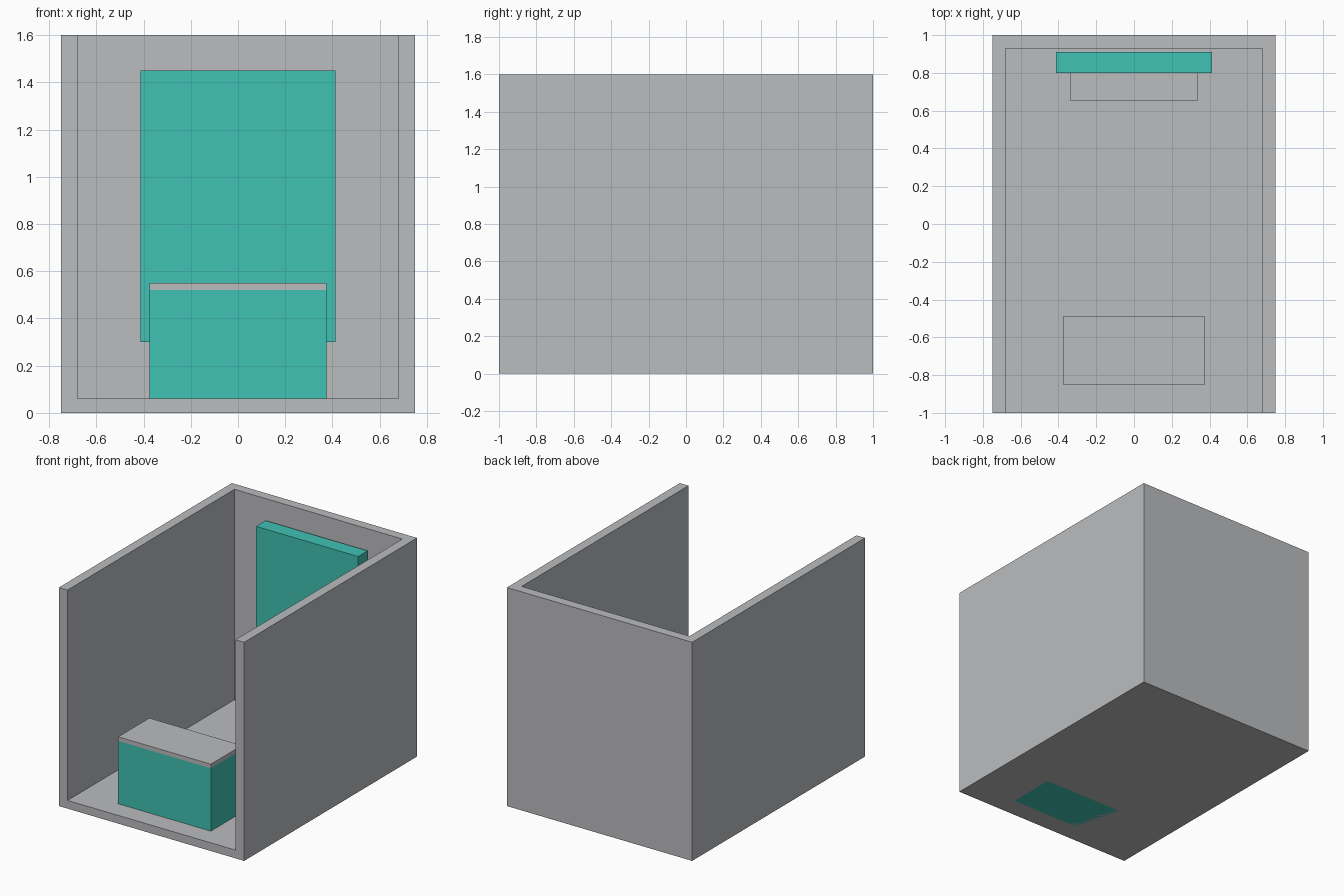
import bpy
import bmesh
from mathutils import Matrix, Vector

if "Cube" in bpy.data.objects:
    bpy.data.objects.remove(bpy.data.objects["Cube"])


def make_material(name, colour):
    mat = bpy.data.materials.new(name)
    mat.diffuse_color = (*colour, 1.0)
    mat.use_nodes = True
    mat.node_tree.nodes["Principled BSDF"].inputs["Base Color"].default_value = mat.diffuse_color
    return mat


GREY = make_material("light grey", (0.497, 0.503, 0.521))
TEAL = make_material("teal", (0.053, 0.539, 0.456))


def box(name, x, y, z, mat):
    """Box from (min, max) ranges on each axis."""
    ranges = (x, y, z)
    size = Vector([b - a for a, b in ranges])
    centre = Vector([(a + b) / 2 for a, b in ranges])
    bm = bmesh.new()
    bmesh.ops.create_cube(bm, size=1.0, matrix=Matrix.LocRotScale(centre, None, size))
    mesh = bpy.data.meshes.new(name)
    bm.to_mesh(mesh)
    bm.free()
    mesh.materials.append(mat)
    obj = bpy.data.objects.new(name, mesh)
    bpy.context.collection.objects.link(obj)
    return obj


FLOOR = 0.06

# Booth shell: floor, side walls and back wall, open at the front and top
shell = box("booth_shell", (-0.75, 0.75), (-1, 1), (0, 1.6), GREY)
cutter = box("room_cutter", (-0.68, 0.68), (-1.2, 0.93), (FLOOR, 1.8), GREY)
cutter.hide_render = True
cutter.hide_viewport = True
cut = shell.modifiers.new("hollow", "BOOLEAN")
cut.operation = "DIFFERENCE"
cut.solver = "EXACT"
cut.object = cutter

# Front counter with its top plate
box("counter_body", (-0.375, 0.375), (-0.85, -0.49), (0, 0.52), TEAL)
box("counter_top", (-0.375, 0.375), (-0.85, -0.49), (0.52, 0.55), GREY)

# Back display panel and the low bench in front of it
box("back_panel", (-0.413, 0.413), (0.80, 0.91), (0.30, 1.45), TEAL)
box("bench", (-0.337, 0.337), (0.65, 0.82), (FLOOR, 0.45), GREY)
